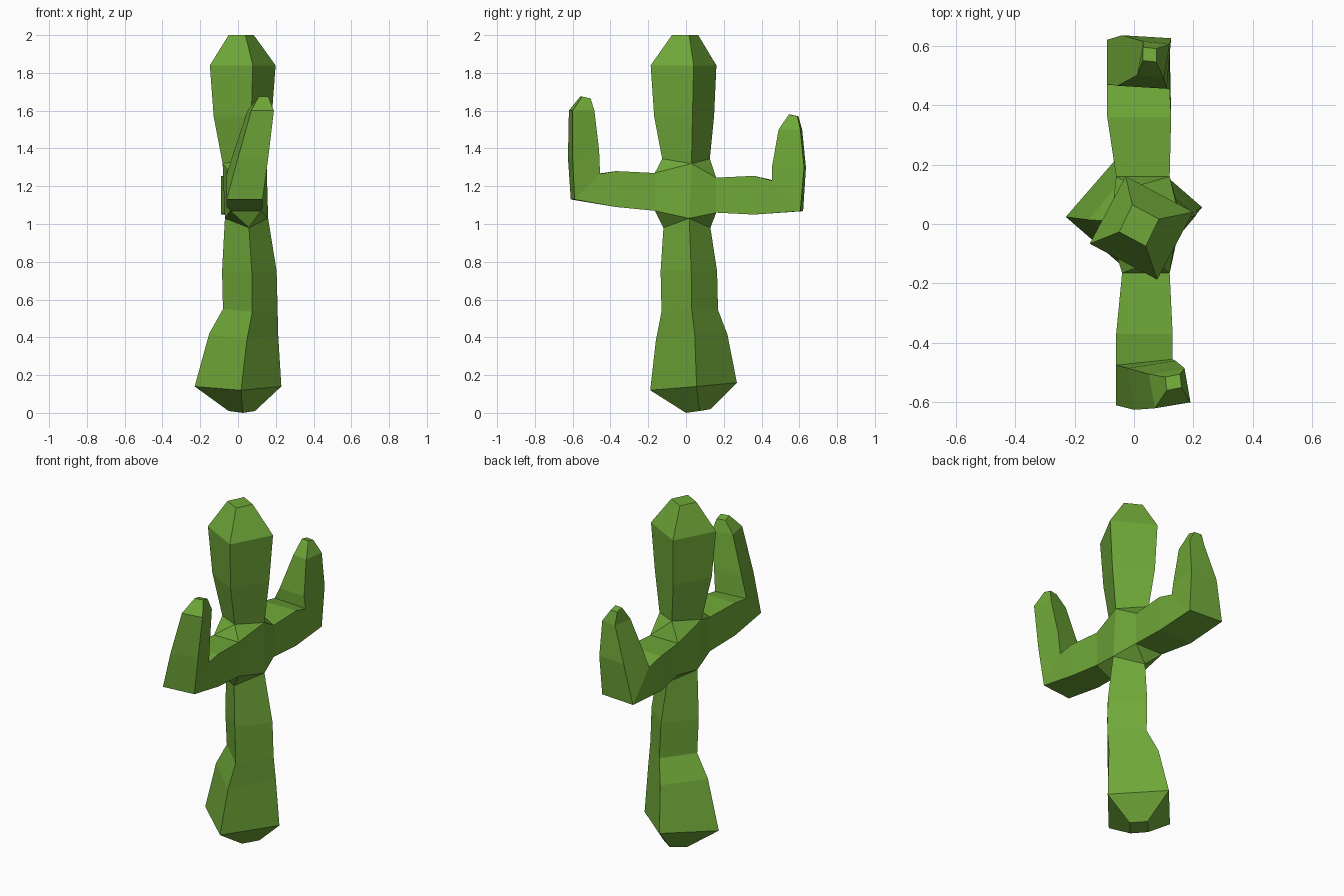
import bpy
import bmesh
from math import cos, sin, radians

if "Cube" in bpy.data.objects:
    bpy.data.objects.remove(bpy.data.objects["Cube"])

green = bpy.data.materials.new("cactus green")
green.diffuse_color = (0.16, 0.39, 0.04, 1)
green.use_nodes = True
green.node_tree.nodes["Principled BSDF"].inputs["Base Color"].default_value = green.diffuse_color

bm = bmesh.new()


def trunk_ring(z, cx, cy, rx, ry, turn, tilt=0, sag=0):
    """Four corners in the order right, back, left, front."""
    ring = []
    for i in range(4):
        a = radians(turn + 90 * i)
        r = ry if i % 2 else rx
        dz = (0, tilt, 0, -tilt)[i] + (0 if i % 2 else sag)
        ring.append(bm.verts.new((cx + r * cos(a), cy + r * sin(a), z + dz)))
    return ring


def arm_ring(xl, xr, yo, zo, yi, zi, skew=0, twist=0):
    """Outer/lower edge left and right, then inner/upper edge right and left."""
    return [bm.verts.new(p) for p in (
        (xl, yo + skew, zo), (xr, yo, zo),
        (xr - twist, yi, zi), (xl - twist, yi + skew, zi))]


def loft(rings, cap_start=False, cap_end=False):
    for a, b in zip(rings, rings[1:]):
        for i in range(4):
            j = (i + 1) % 4
            bm.faces.new((a[i], a[j], b[j], b[i]))
    if cap_start:
        bm.faces.new(rings[0])
    if cap_end:
        bm.faces.new(rings[-1])


# Lower trunk, from pointed foot to the waist
lower = [trunk_ring(*p) for p in (
    (0.01, 0.02, 0.065, 0.07, 0.065, 5, 0.01),
    (0.14, 0.0, 0.04, 0.23, 0.23, 4, 0.02),
    (0.40, 0.03, 0.03, 0.183, 0.19, 5, 0.015, 0.02),
    (0.54, 0.065, 0.02, 0.145, 0.15, 4, 0.005, 0.01),
    (0.75, 0.06, 0.015, 0.145, 0.15, 5),
    (0.98, 0.045, 0.005, 0.115, 0.125, 6, 0, 0.05))]
loft(lower, cap_start=True)

# Upper trunk, from neck to rounded head
upper = [trunk_ring(*p) for p in (
    (1.345, 0.035, 0.0, 0.12, 0.13, 14, 0, -0.025),
    (1.57, 0.025, -0.01, 0.16, 0.165, 16),
    (1.84, 0.025, -0.013, 0.182, 0.182, 17),
    (2.00, 0.017, -0.005, 0.07, 0.073, 18))]
loft(upper, cap_end=True)

# Front arm: hub opening, forearm, elbow, then upright tip
front = [arm_ring(*p) for p in (
    (-0.04, 0.12, -0.165, 1.07, -0.165, 1.27),
    (-0.06, 0.13, -0.37, 1.09, -0.37, 1.28),
    (-0.06, 0.13, -0.59, 1.13, -0.455, 1.265, -0.02),
    (0.0, 0.16, -0.60, 1.35, -0.46, 1.39, -0.025, 0.02),
    (0.07, 0.19, -0.60, 1.60, -0.485, 1.60, -0.02, 0.02),
    (0.11, 0.16, -0.55, 1.675, -0.505, 1.665, -0.01, 0.005))]
loft(front, cap_end=True)

# Back arm
back = [arm_ring(*p) for p in (
    (-0.06, 0.12, 0.16, 1.06, 0.16, 1.245),
    (-0.09, 0.125, 0.36, 1.05, 0.36, 1.255),
    (-0.09, 0.12, 0.605, 1.068, 0.455, 1.23, 0.015),
    (-0.04, 0.125, 0.625, 1.30, 0.455, 1.30, 0.01, 0.015),
    (0.03, 0.12, 0.605, 1.50, 0.49, 1.50, 0.01, 0.02),
    (0.03, 0.075, 0.59, 1.57, 0.545, 1.58, 0.005))]
loft(back, cap_end=True)

# Hub joining trunk and arms
low, top = lower[-1], upper[0]
for arm, corner in ((front[0], 3), (back[0], 1)):
    bl, br, tr, tl = arm
    for (r, c, l), a, b in (((low[0], low[corner], low[2]), bl, br),
                            ((top[0], top[corner], top[2]), tl, tr)):
        bm.faces.new((c, a, b))
        bm.faces.new((c, b, r))
        bm.faces.new((c, l, a))
    bm.faces.new((low[0], br, tr, top[0]))
    bm.faces.new((low[2], bl, tl, top[2]))

bmesh.ops.recalc_face_normals(bm, faces=bm.faces)
mesh = bpy.data.meshes.new("cactus")
bm.to_mesh(mesh)
bm.free()
mesh.materials.append(green)
cactus = bpy.data.objects.new("cactus", mesh)
bpy.context.collection.objects.link(cactus)
